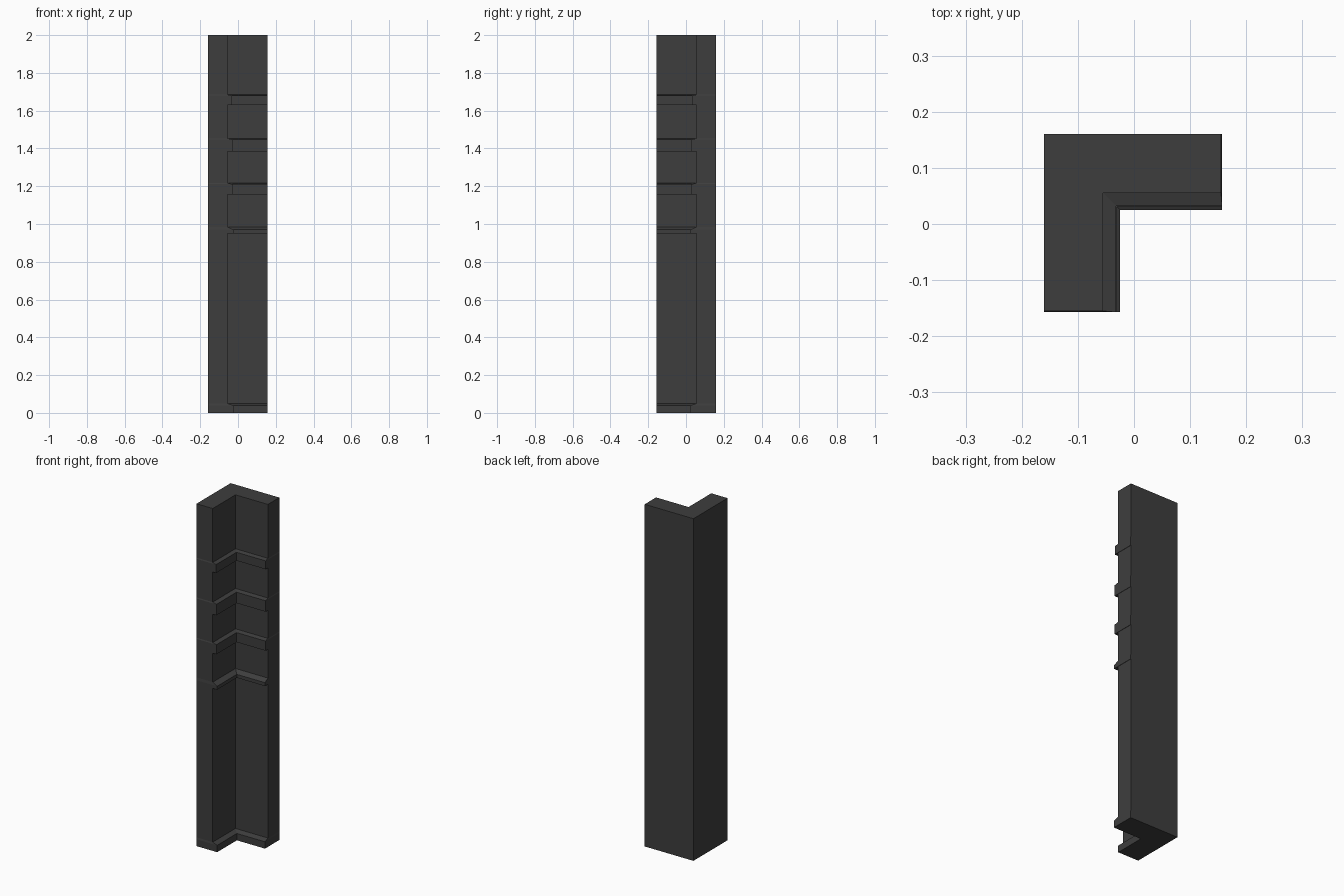
import bpy
import bmesh

cube = bpy.data.objects.get("Cube")
if cube:
    bpy.data.objects.remove(cube, do_unlink=True)

grey = bpy.data.materials.new("dark grey")
grey.use_nodes = True
colour = (0.048, 0.048, 0.048, 1)
grey.diffuse_color = colour
grey.node_tree.nodes["Principled BSDF"].inputs["Base Color"].default_value = colour

BACK = 0.16    # outer corner distance
INNER = 0.055  # inner faces of the two walls


def l_outline(inner, end):
    """L plan, mirrored about the diagonal through its corner."""
    return [(-BACK, BACK), (-BACK, -end), (-inner, -end),
            (-inner, inner), (end, inner), (end, BACK)]


def loft(name, layers):
    """Join a stack of L outlines, each given as (z, inner, end)."""
    bm = bmesh.new()
    rings = [[bm.verts.new((x, y, z)) for x, y in l_outline(inner, end)]
             for z, inner, end in layers]
    for low, high in zip(rings, rings[1:]):
        for i in range(6):
            j = (i + 1) % 6
            bm.faces.new((low[i], low[j], high[j], high[i]))
    bm.faces.new(rings[0])
    bm.faces.new(rings[-1])
    bmesh.ops.recalc_face_normals(bm, faces=bm.faces)
    mesh = bpy.data.meshes.new(name)
    bm.to_mesh(mesh)
    bm.free()
    mesh.materials.append(grey)
    obj = bpy.data.objects.new(name, mesh)
    bpy.context.collection.objects.link(obj)


# One continuous angle post with its plinth and raised bands:
# bottom, top, inner face of the band, height of its sloping top edge
bands = [(0.0, 0.05, 0.025, 0.01), (0.95, 0.985, 0.025, 0.015),
         (1.155, 1.217, 0.03, 0.006), (1.383, 1.453, 0.03, 0.006),
         (1.63, 1.685, 0.032, 0.006)]
layers = []
for bottom, top, face, slope in bands:
    if bottom > 0:
        layers.append((bottom, INNER, 0.155))
    layers += [(bottom, face, 0.157), (top - slope, face, 0.157),
               (top, INNER, 0.155)]
layers.append((2.0, INNER, 0.155))
loft("angle_post", layers)
